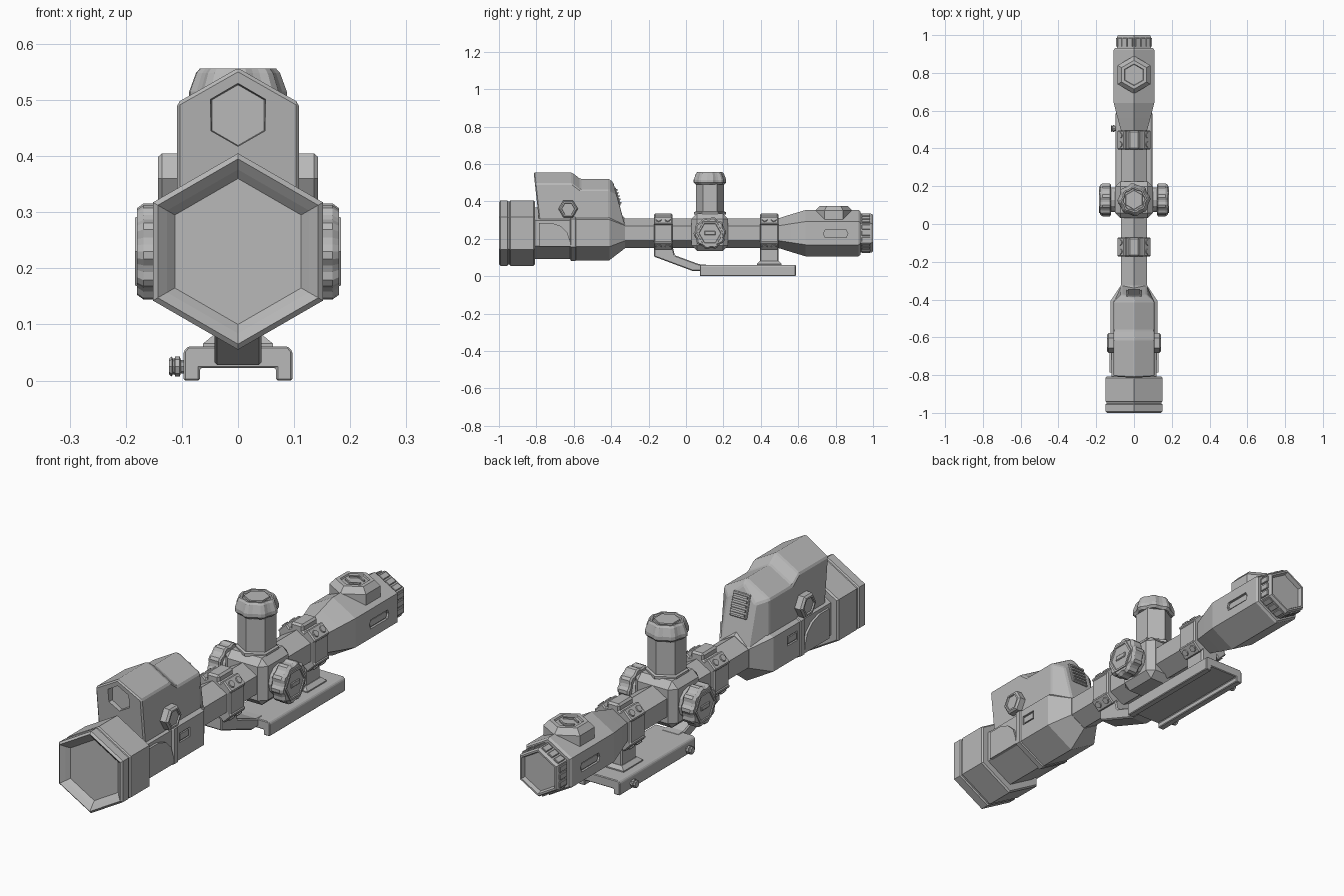
import bpy, bmesh
from math import sin, cos, pi, radians
from mathutils import Matrix, Vector

old = bpy.data.objects.get("Cube")
if old:
    bpy.data.objects.remove(old, do_unlink=True)

grey = bpy.data.materials.new("metal grey")
grey.use_nodes = True
COLOR = (0.48, 0.48, 0.48, 1)
grey.diffuse_color = COLOR
grey.node_tree.nodes["Principled BSDF"].inputs["Base Color"].default_value = COLOR
AXIS_Z = 0.23


def apply_mod(ob, mod):
    bpy.context.view_layer.objects.active = ob
    bpy.ops.object.modifier_apply(modifier=mod.name)


def finish(name, bm, bevel=0):
    bmesh.ops.recalc_face_normals(bm, faces=bm.faces)
    me = bpy.data.meshes.new(name)
    bm.to_mesh(me)
    bm.free()
    me.materials.append(grey)
    ob = bpy.data.objects.new(name, me)
    bpy.context.collection.objects.link(ob)
    if bevel:
        m = ob.modifiers.new("bevel", "BEVEL")
        m.width, m.segments = bevel, 1
        m.limit_method, m.angle_limit = "ANGLE", radians(25)
        apply_mod(ob, m)
    return ob


def loft(name, sections, bevel=0):
    """Bridge a row of matching closed outlines and cap both ends."""
    bm = bmesh.new()
    rows = [[bm.verts.new(p) for p in s] for s in sections]
    n = len(rows[0])
    for a, b in zip(rows, rows[1:]):
        for i in range(n):
            j = (i + 1) % n
            bm.faces.new((a[i], a[j], b[j], b[i]))
    bm.faces.new(rows[0])
    bm.faces.new(rows[-1])
    return finish(name, bm, bevel)


def place(axis, t, u, v):
    return {"x": (t, u, v), "y": (u, t, v), "z": (u, v, t)}[axis]


def spin(name, axis, centre, stations, sides=6, teeth=False, bevel=0):
    """Polygonal turned part; stations are (position, radius) along the axis."""
    start = 0 if axis == "x" else pi / 2
    sections = []
    for t, r in stations:
        row = []
        for i in range(sides):
            a = start + 2 * pi * i / sides
            k = r * (0.92 if teeth and i % 4 > 1 else 1)
            row.append(place(axis, t, centre[0] + k * cos(a), centre[1] + k * sin(a)))
        sections.append(row)
    return loft(name, sections, bevel)


def extrude(name, axis, t0, t1, outline, bevel=0):
    return loft(name, [[place(axis, t, u, v) for u, v in outline] for t in (t0, t1)], bevel)


def box(name, centre, size, bevel=0, rot=None):
    bm = bmesh.new()
    m = Matrix.Translation(centre) @ (rot or Matrix()) @ Matrix.Diagonal((*size, 1))
    bmesh.ops.create_cube(bm, size=1, matrix=m)
    return finish(name, bm, bevel)


def cut(target, cutter):
    cutter.hide_render = True
    m = target.modifiers.new("cut", "BOOLEAN")
    m.operation, m.solver, m.object = "DIFFERENCE", "EXACT", cutter
    apply_mod(target, m)
    bpy.data.objects.remove(cutter, do_unlink=True)


MID = (0, AXIS_Z)

# Main tube and objective end
spin("main_tube", "y", MID, [(-0.36, 0.078), (0.53, 0.078)])
spin("objective_bell", "y", MID,
     [(-0.97, 0.13), (-0.985, 0.146), (-1, 0.165), (-0.992, 0.175), (-0.955, 0.175), (-0.951, 0.168),
      (-0.943, 0.168), (-0.939, 0.175), (-0.815, 0.175), (-0.808, 0.168)])
body = spin("objective_body", "y", MID,
            [(-0.82, 0.138), (-0.62, 0.138), (-0.615, 0.15), (-0.592, 0.15), (-0.588, 0.145),
             (-0.41, 0.145), (-0.325, 0.08)])
for s in (-1, 1):
    cut(body, box("cutter", (s * 0.14, -0.54, 0.25), (0.044, 0.07, 0.04)))
    box("body_button", (s * 0.118, -0.54, 0.25), (0.012, 0.056, 0.026))
    extrude("side_panel", "x", s * 0.105, s * 0.129,
            [(-0.785, 0.158), (-0.785, 0.285), (-0.72, 0.285), (-0.67, 0.268),
             (-0.635, 0.235), (-0.62, 0.19), (-0.615, 0.158)])

# Raised sensor housing above the objective
def housing_row(y_top, y_bottom, w, top):
    low, drop = 0.27, 0.062
    mid = y_top + (y_bottom - y_top) * drop / (top - low)
    return [(-w, y_bottom, low), (-w, mid, top - drop), (0, y_top, top),
            (w, mid, top - drop), (w, y_bottom, low)]


housing = loft("sensor_housing", [
    housing_row(-0.815, -0.783, 0.109, 0.557), housing_row(-0.61, -0.61, 0.109, 0.557),
    housing_row(-0.565, -0.565, 0.109, 0.523), housing_row(-0.41, -0.41, 0.109, 0.523),
    housing_row(-0.39, -0.325, 0.066, 0.505)], 0.006)
cut(housing, spin("cutter", "y", (0, 0.473), [(-0.86, 0.061), (-0.782, 0.054)]))
for s in (-1, 1):
    spin("housing_hex_button", "x", (-0.63, 0.36),
         [(s * 0.1, 0.052), (s * 0.135, 0.052), (s * 0.143, 0.044), (s * 0.143, 0.036), (s * 0.137, 0.034)])

# Vent on the sloping rear of the housing
tilt = Matrix.Rotation(0.29, 4, "X")
vent_mid = Vector((0, -0.368, 0.425))
box("vent_frame", vent_mid, (0.08, 0.012, 0.1), 0.003, tilt)
for i in range(5):
    box("vent_slat", vent_mid + tilt @ Vector((0, 0.007, (i - 2) * 0.018)), (0.066, 0.012, 0.009), 0, tilt)

# Eyepiece
eyepiece = spin("eyepiece", "y", MID,
                [(0.49, 0.078), (0.56, 0.1), (0.64, 0.124), (0.922, 0.124), (0.932, 0.116)])
for s in (-1, 1):
    outline = [(0.735, 0.227), (0.743, 0.246), (0.857, 0.246), (0.865, 0.227), (0.857, 0.208), (0.743, 0.208)]
    cut(eyepiece, extrude("cutter", "x", s * 0.098, s * 0.13, outline))
    extrude("eyepiece_slot_plate", "x", s * 0.09, s * 0.103,
            [(0.8 + (y - 0.8) * 0.9, 0.227 + (z - 0.227) * 0.7) for y, z in outline])
spin("eyepiece_ring", "y", MID,
     [(0.92, 0.104), (0.99, 0.104), (1, 0.098), (1, 0.09), (0.982, 0.084)])
for face in range(6):
    turn = Matrix.Rotation(face * pi / 3, 4, "Y")
    for k in (-1, 0, 1):
        box("ring_grip", Vector((0, 0.962, AXIS_Z)) + turn @ Vector((0.09, 0, k * 0.033)),
            (0.012, 0.046, 0.025), 0.002, turn)

# Raised hexagonal control pad on the eyepiece
spin("control_pad", "z", (0, 0.79),
     [(0.27, 0.1), (0.35, 0.1), (0.374, 0.076), (0.374, 0.058), (0.367, 0.055)])
for s in (-1, 1):
    extrude("pad_chevron", "z", 0.362, 0.373,
            [(x, 0.79 + s * y) for x, y in
             [(-0.035, 0.01), (0, 0.028), (0.035, 0.01), (0.035, 0.018), (0, 0.036), (-0.035, 0.018)]])

# Turret block, elevation turret and side knobs
TY = 0.128
box("turret_block", (0, TY, 0.235), (0.2, 0.195, 0.2), 0.028)
spin("turret_column", "z", (0, TY), [(0.32, 0.075), (0.52, 0.075)])
spin("turret_collar", "z", (0, TY), [(0.33, 0.085), (0.342, 0.085), (0.346, 0.078)])
spin("turret_cap", "z", (0, TY),
     [(0.49, 0.077), (0.5, 0.087), (0.515, 0.087), (0.548, 0.075), (0.556, 0.068), (0.556, 0.06), (0.55, 0.057)],
     32, True)
spin("turret_cap_top", "z", (0, TY), [(0.54, 0.054), (0.556, 0.05)])
for s in (-1, 1):
    spin("knob_stem", "x", (TY, AXIS_Z), [(s * 0.09, 0.065), (s * 0.14, 0.065)], 12)
    spin("side_knob", "x", (TY, AXIS_Z),
         [(s * 0.122, 0.08), (s * 0.128, 0.087), (s * 0.168, 0.087), (s * 0.18, 0.078)], 40, True)
    spin("knob_face", "x", (TY, AXIS_Z),
         [(s * 0.16, 0.076), (s * 0.184, 0.07), (s * 0.184, 0.06), (s * 0.179, 0.057)])
    box("knob_grip", (s * 0.18, TY, AXIS_Z), (0.008, 0.06, 0.022), 0.003)

# Mounting rings with clamp pads and screws
for y in (-0.122, 0.445):
    spin("mount_ring", "y", MID, [(y - 0.05, 0.09), (y - 0.044, 0.097), (y + 0.044, 0.097), (y + 0.05, 0.09)])
    box("ring_top_bar", (0, y, 0.31), (0.06, 0.1, 0.05), 0.008)
    for s in (-1, 1):
        for v in (-1, 1):
            turn = Matrix.Rotation(-v * s * radians(45) + (pi if s < 0 else 0), 4, "Y")
            at = Vector((0, y, AXIS_Z))
            box("clamp_pad", at + turn @ Vector((0.084, 0, 0)), (0.034, 0.1, 0.056), 0.005, turn)
            for k in (-1, 1):
                bm = bmesh.new()
                m = Matrix.Translation(at + turn @ Vector((0.102, k * 0.024, 0))) @ turn \
                    @ Matrix.Rotation(pi / 2, 4, "Y")
                bmesh.ops.create_cone(bm, cap_ends=True, segments=8, radius1=0.016, radius2=0.014,
                                      depth=0.008, matrix=m)
                finish("clamp_screw", bm)

# Cantilever arm, rear pedestal and rail clamp
extrude("cantilever_arm", "x", -0.042, 0.042,
        [(-0.172, 0.16), (-0.172, 0.105), (0.035, 0.028), (0.11, 0.028), (0.11, 0.062),
         (0.07, 0.064), (-0.06, 0.112), (-0.072, 0.16)], 0.005)
box("rear_pedestal", (0, 0.445, 0.105), (0.085, 0.1, 0.12), 0.006)
loft("pedestal_foot", [[(-x, 0.445 - y, z), (x, 0.445 - y, z), (x, 0.445 + y, z), (-x, 0.445 + y, z)]
                       for x, y, z in ((0.062, 0.065, 0.055), (0.062, 0.065, 0.066), (0.045, 0.052, 0.08))])
half = [(0.068, 0.022), (0.068, 0), (0.097, 0), (0.097, 0.052), (0.089, 0.061)]
extrude("rail_base", "y", 0.075, 0.587, half + [(-x, z) for x, z in reversed(half)], 0.003)
for y in (0.13, 0.505):
    spin("clamp_bolt", "x", (y, 0.025),
         [(-0.09, 0.012), (-0.102, 0.012), (-0.104, 0.018), (-0.112, 0.018), (-0.113, 0.014),
          (-0.116, 0.014), (-0.118, 0.018), (-0.123, 0.014)], 8)
